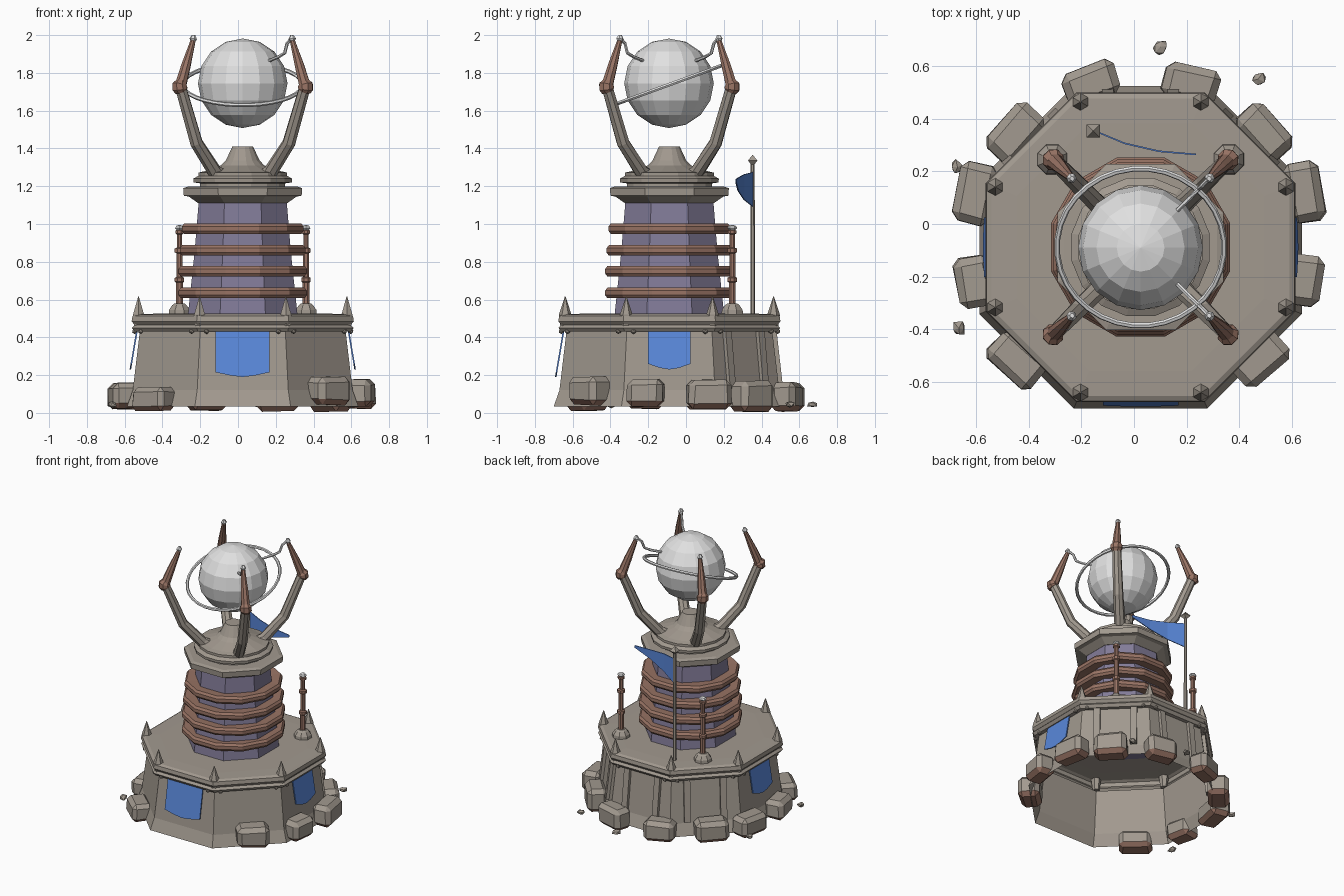
import bpy, bmesh, math, random
from mathutils import Vector, Matrix

if "Cube" in bpy.data.objects:
    bpy.data.objects.remove(bpy.data.objects["Cube"])

random.seed(4)
CX, CY = 0.025, -0.088          # tower axis
AXIS = Vector((CX, CY, 0))


def material(name, rgb):
    m = bpy.data.materials.new(name)
    m.diffuse_color = (*rgb, 1)
    m.use_nodes = True
    m.node_tree.nodes["Principled BSDF"].inputs["Base Color"].default_value = m.diffuse_color
    return m


STONE = material("warm_stone", (0.36, 0.32, 0.275))
PURPLE = material("purple_wall", (0.225, 0.20, 0.315))
COPPER = material("copper", (0.32, 0.175, 0.13))
SILVER = material("silver", (0.75, 0.75, 0.75))
BLUE = material("blue_cloth", (0.10, 0.245, 0.70))


def finish(name, bm, *mats, at=(0, 0, 0)):
    bmesh.ops.recalc_face_normals(bm, faces=bm.faces[:])
    me = bpy.data.meshes.new(name)
    bm.to_mesh(me)
    bm.free()
    for m in mats:
        me.materials.append(m)
    ob = bpy.data.objects.new(name, me)
    ob.location = at
    bpy.context.collection.objects.link(ob)
    return ob


def bridge(bm, a, b):
    n = len(a)
    for i in range(n):
        bm.faces.new((a[i], a[(i + 1) % n], b[(i + 1) % n], b[i]))


def lathe(name, prof, n, mat, at=AXIS, bottom=True, top=True, loop=False):
    """Turn (flat-to-centre distance, z) pairs into an n-sided solid with a flat side to the front."""
    bm = bmesh.new()
    k = 1 / math.cos(math.pi / n)
    rings = [[bm.verts.new((r * k * math.cos(math.tau * (i + .5) / n),
                            r * k * math.sin(math.tau * (i + .5) / n), z)) for i in range(n)]
             for r, z in prof]
    for a, b in zip(rings, rings[1:]):
        bridge(bm, a, b)
    if loop:
        bridge(bm, rings[-1], rings[0])
    else:
        if bottom:
            bm.faces.new(rings[0])
        if top:
            bm.faces.new(rings[-1])
    return finish(name, bm, mat, at=at)


def tube(name, pts, radii, n, mat):
    """Sweep an n-sided section along points."""
    bm = bmesh.new()
    pts = [Vector(p) for p in pts]
    rings = []
    for i, p in enumerate(pts):
        d = (pts[min(i + 1, len(pts) - 1)] - pts[max(i - 1, 0)]).normalized()
        u = d.cross(Vector((1, .37, .2))).normalized()
        v = d.cross(u)
        rings.append([bm.verts.new(p + radii[i] * (u * math.cos(math.tau * j / n) + v * math.sin(math.tau * j / n)))
                      for j in range(n)])
    for a, b in zip(rings, rings[1:]):
        bridge(bm, a, b)
    bm.faces.new(rings[0])
    bm.faces.new(rings[-1])
    return finish(name, bm, mat)


def wall_matrix(deg):
    """Local x runs along a wall, local y points outward."""
    return Matrix.Translation(AXIS) @ Matrix.Rotation(math.radians(deg - 90), 4, 'Z')


# Open octagonal base with flared skirt and moulded rim
lathe("base", [(.612, .035), (.582, .12), (.545, .43), (.572, .43), (.587, .45), (.572, .465),
               (.588, .485), (.584, .512), (.565, .522), (.47, .525)], 8, STONE, bottom=False)

# Tapered tower, copper bands, collar
lathe("tower_wall", [(.29, .52), (.255, .85), (.232, 1.13)], 8, PURPLE)
for r, z in ((.34, .635), (.34, .75), (.332, .86), (.322, .975)):
    lathe("tower_band", [(r - .09, z - .022), (r - .012, z - .028), (r, z - .012), (r, z + .012),
                         (r - .012, z + .028), (r - .09, z + .022)], 12, COPPER, loop=True)
lathe("collar", [(.235, 1.11), (.285, 1.145), (.312, 1.15), (.315, 1.19), (.29, 1.198)], 8, STONE)
lathe("cap", [(.225, 1.19), (.225, 1.215), (.26, 1.22), (.262, 1.24), (.235, 1.255), (.235, 1.272),
              (.2, 1.28), (.115, 1.31), (.09, 1.335), (.055, 1.41)], 16, STONE)

# Globe and tilted ring
bm = bmesh.new()
bmesh.ops.create_uvsphere(bm, u_segments=16, v_segments=8, radius=.237)
finish("globe", bm, SILVER, at=(CX, CY - .002, 1.745))
ring = lathe("globe_ring", [(.316 + .011 * math.cos(a * math.tau / 6), .011 * math.sin(a * math.tau / 6))
                            for a in range(6)], 32, SILVER, at=(CX, CY, 1.738), loop=True)
ring.rotation_euler = (math.radians(20), 0, 0)

# Four bent arms with copper claws
for sx in (-1, 1):
    for sy in (-1, 1):
        def on(o, z):
            return (CX + sx * o, CY + sy * o, z)
        tube("arm", [on(.11, 1.25), on(.15, 1.28), on(.245, 1.43), on(.328, 1.72)],
             [.042, .038, .035, .031], 8, STONE)
        tube("claw_joint", [on(.328, 1.705), on(.332, 1.715), on(.332, 1.735), on(.325, 1.745)],
             [.034, .042, .042, .032], 8, COPPER)
        tube("claw", [on(.33, 1.73), on(.30, 1.84), on(.263, 1.97)], [.032, .026, .014], 8, COPPER)
        tube("claw_tip", [on(.264, 1.968), on(.262, 1.98), on(.260, 2.0)], [.013, .02, .009], 6, SILVER)
        if sx > 0:
            tube("claw_wire", [on(.26, 1.985), on(.235, 1.955), on(.222, 1.905), on(.19, 1.885), on(.14, 1.865)],
                 [.009] * 5, 6, SILVER)

# Rim spikes and small studs at every corner
for i in range(8):
    a = math.radians(22.5 + 45 * i)
    p = AXIS + Vector((math.cos(a), math.sin(a), 0)) * .597
    lathe("rim_spike", [(.02, .44), (.027, .50), (.029, .52), (.002, .615)], 6, STONE, at=p)
for i in range(8):
    for s in (-1, 1):
        bm = bmesh.new()
        bmesh.ops.create_icosphere(bm, subdivisions=1, radius=.015)
        finish("rim_stud", bm, STONE, at=wall_matrix(45 * i) @ Vector((s * .19, .572, .432)))

# Banners hung on front, left and right walls
for deg, w, side, tip in ((270, .143, .215, .19), (0, .113, .26, .23), (180, .113, .26, .23)):
    bm = bmesh.new()
    def hang(z):
        return .556 + (.435 - z) * .17
    mid = side + .1
    outline = [(-w, .435), (w, .435), (w, mid), (w, side), (w * .45, tip + .008), (0, tip),
               (-w * .45, tip + .008), (-w, side), (-w, mid)]
    front = [bm.verts.new((x, hang(z) + .008, z)) for x, z in outline]
    back = [bm.verts.new((x, hang(z), z)) for x, z in outline]
    bm.faces.new(front)
    bm.faces.new(back)
    bridge(bm, front, back)
    bm.transform(wall_matrix(deg))
    finish("banner", bm, BLUE)

# Leaning ribs on the three rear walls
for deg in (45, 90, 135):
    for s in (-1, 1):
        bm = bmesh.new()
        lo, hi = [[bm.verts.new((s * .124 + x, y, z)) for x, y in
                   ((-.022, d - .03), (.022, d - .03), (.022, d + .022), (-.022, d + .022))]
                  for d, z in ((.58, .13), (.545, .44))]
        bridge(bm, lo, hi)
        bm.faces.new(lo)
        bm.faces.new(hi)
        bm.transform(wall_matrix(deg))
        finish("wall_rib", bm, STONE)

# Two posts at the rear of the deck
for sx in (-1, 1):
    p = (CX + sx * .335, .245, 0)
    lathe("post_foot", [(.057, .52), (.055, .545), (.038, .57), (.026, .58)], 8, STONE, at=p)
    lathe("post", [(.018, .57), (.018, .69), (.025, .695), (.025, .715), (.016, .72), (.016, .845), (.025, .85),
                   (.025, .87), (.014, .875), (.014, .945), (.022, .95), (.022, .965), (.012, .97)], 8, COPPER, at=p)
    lathe("post_tip", [(.012, .965), (.023, .978), (.017, .99), (.004, .995)], 6, SILVER, at=p)

# Flag on a pole
POLE = Vector((-.155, .353, 0))
lathe("flag_pole", [(.011, .52), (.009, 1.33)], 6, STONE, at=POLE)
lathe("flag_finial", [(.008, 1.315), (.025, 1.335), (.002, 1.365)], 4, STONE, at=POLE)
bm = bmesh.new()
cols = []
for x, y, lo, hi in ((0, 0, 1.09, 1.275), (.12, -.05, 1.13, 1.262), (.25, -.08, 1.175, 1.245), (.39, -.092, 1.22, 1.236)):
    cols.append([bm.verts.new((x, y + dy, z)) for dy, z in ((0, lo), (.006, lo), (.006, hi), (0, hi))])
for a, b in zip(cols, cols[1:]):
    bridge(bm, a, b)
bm.faces.new(cols[0])
bm.faces.new(cols[-1])
finish("flag", bm, BLUE, at=POLE)


def rock(name, x, y, z, size, turn):
    """Chamfered, slightly skewed block with earth-coloured underside."""
    bm = bmesh.new()
    bmesh.ops.create_cube(bm, size=1)
    for v in bm.verts:
        v.co *= random.uniform(.9, 1.04)
        v.co = Vector([c * s for c, s in zip(v.co, size)])
    bmesh.ops.bevel(bm, geom=bm.edges[:], offset=min(size) * .2, segments=1, affect='EDGES')
    bmesh.ops.recalc_face_normals(bm, faces=bm.faces[:])
    bm.normal_update()
    for f in bm.faces:
        f.material_index = 1 if f.normal.z < -.5 else 0
    bm.transform(Matrix.Rotation(math.radians(turn), 4, 'Z'))
    finish(name, bm, STONE, COPPER, at=(x, y, z))


# Boulders round the foot: x, y, z, length, height, turn
for x, y, z, length, h, t in ((-.165, .53, .085, .22, .15, 20), (.215, .53, .085, .22, .16, -14),
                              (-.45, .345, .09, .23, .15, 48), (.495, .345, .09, .23, .17, -48),
                              (-.605, .115, .09, .23, .14, 78), (.645, .12, .10, .24, .16, -80),
                              (-.605, -.22, .09, .20, .14, 100), (.645, -.215, .105, .20, .15, 82),
                              (-.445, -.515, .075, .23, .13, -42), (.475, -.515, .115, .22, .15, 42)):
    rock("boulder", x, y, z, (length, .145, h), t)
# Scattered pebbles
for x, y, t in ((.1, .672, 10), (.47, .55, 50), (-.67, .215, 30), (-.665, -.395, 60)):
    bm = bmesh.new()
    bmesh.ops.create_icosphere(bm, subdivisions=1, radius=.034)
    for v in bm.verts:
        v.co = v.co * random.uniform(.6, 1.05)
        v.co.z *= .65
    bm.transform(Matrix.Rotation(math.radians(t), 4, 'Z'))
    finish("pebble", bm, STONE, at=(x, y, .045))
